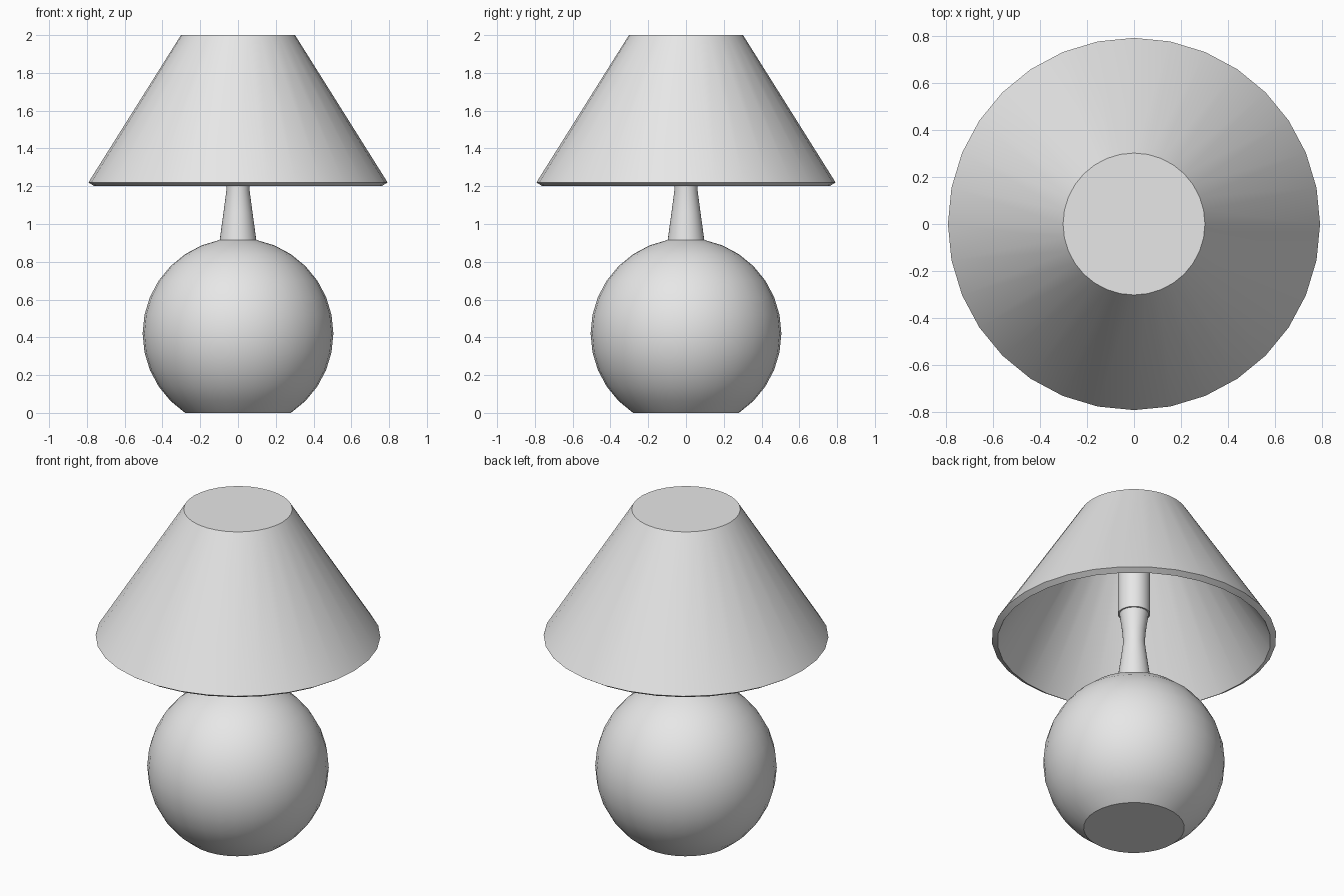
import bpy, math

if "Cube" in bpy.data.objects:
    bpy.data.objects.remove(bpy.data.objects["Cube"])

SIDES = 32

# One plain grey for the whole lamp
grey = bpy.data.materials.new("light grey")
grey.diffuse_color = (0.8, 0.8, 0.8, 1)
grey.use_nodes = True
grey.node_tree.nodes["Principled BSDF"].inputs["Base Color"].default_value = grey.diffuse_color


def lathe(name, profile, cap_start=True, cap_end=True):
    """Revolve (radius, height) points listed bottom to top around z."""
    verts, faces = [], []
    for r, z in profile:
        for i in range(SIDES):
            a = 2 * math.pi * i / SIDES
            verts.append((r * math.cos(a), r * math.sin(a), z))
    for k in range(len(profile) - 1):
        for i in range(SIDES):
            j = (i + 1) % SIDES
            a, b = k * SIDES, (k + 1) * SIDES
            faces.append((a + i, a + j, b + j, b + i))
    if cap_start:
        faces.append(tuple(reversed(range(SIDES))))
    if cap_end:
        top = (len(profile) - 1) * SIDES
        faces.append(tuple(range(top, top + SIDES)))
    mesh = bpy.data.meshes.new(name)
    mesh.from_pydata(verts, [], faces)
    mesh.materials.append(grey)
    obj = bpy.data.objects.new(name, mesh)
    bpy.context.collection.objects.link(obj)
    bpy.ops.object.select_all(action='DESELECT')
    obj.select_set(True)
    bpy.context.view_layer.objects.active = obj
    bpy.ops.object.shade_smooth_by_angle(angle=math.radians(30))
    return obj


# Ball base: a sphere cut flat at the floor and at the neck
R, CZ = 0.505, 0.42
ball = []
for k in range(3, 16):
    t = math.pi * k / 16
    ball.append((R * math.sin(t), CZ - R * math.cos(t)))
lathe("ball_base", ball, cap_end=False)

# Waisted neck rising from the ball
lathe("neck", [(0.097, 0.915), (0.077, 1.06), (0.061, 1.18),
               (0.064, 1.25), (0.081, 1.37)], cap_start=False)

# Straight stem that carries the shade
lathe("stem", [(0.09, 1.37), (0.09, 1.965)])

# Hollow shade: inner wall up from the rim is the end of the profile
lathe("lamp_shade", [(0.278, 1.965), (0.76, 1.20), (0.792, 1.22), (0.302, 2.0)])
bpy.context.object.data.update()
